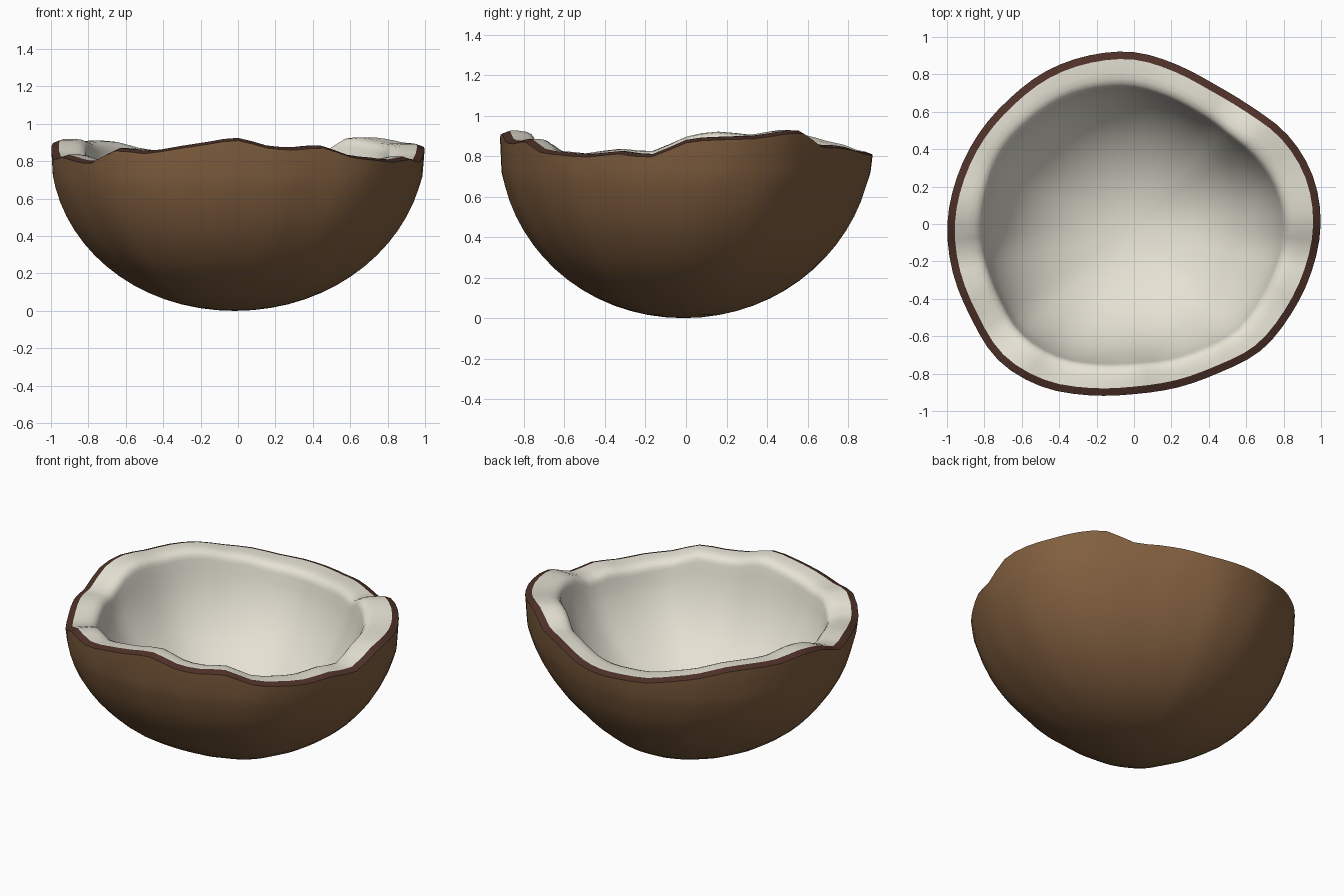
import bpy, bmesh, math

if "Cube" in bpy.data.objects:
    bpy.data.objects.remove(bpy.data.objects["Cube"])

SEG = 72
# outline radius every 15 degrees, rim height every 10, hollow width every 30,
# all from +x anticlockwise
RADIUS = [.995, .987, .947, .885, .86, .88, .916, .93, .94, .942, .958, .976,
          .995, 1.0, 1.003, 1.025, .998, .945, .907, .902, .914, .955, .965, .98]
RIM = [.88, .895, .90, .92, .925, .86, .855, .845, .825, .82, .825, .83,
       .855, .875, .905, .91, .905, .92, .895, .825, .835, .815, .805, .87,
       .855, .88, .905, .925, .885, .875, .885, .835, .82, .81, .825, .81]
HOLLOW = [.80, .772, .793, .79, .81, .83, .81, .813, .815, .818, .83, .81]


def sample(table, a):
    """Smooth periodic interpolation of a table over the full turn."""
    n = len(table)
    t = a / math.tau * n
    i = math.floor(t)
    f = t - i
    p0, p1, p2, p3 = (table[(i + k) % n] for k in (-1, 0, 1, 2))
    return p1 + .5 * f * (p2 - p0 + f * (2 * p0 - 5 * p1 + 4 * p2 - p3
                                         + f * (3 * (p1 - p2) + p3 - p0)))


def material(name, col):
    m = bpy.data.materials.new(name)
    m.diffuse_color = (*col, 1)
    m.use_nodes = True
    m.node_tree.nodes["Principled BSDF"].inputs["Base Color"].default_value = m.diffuse_color
    return m


def loft(name, rings, mats, pole_z, angle=60):
    """Skin rings of (radius, height, material), closing the first to a pole."""
    bm = bmesh.new()
    pole = bm.verts.new((-.018, -.012, pole_z))
    prev = None
    for fr, fz, mi in rings:
        cur = []
        for k in range(SEG):
            a = math.tau * k / SEG
            r, z = fr(a) * 1.003, fz(a)
            low = max(0, 1 - z / .8)          # the base sits slightly off centre
            cur.append(bm.verts.new((r * math.cos(a) - .018 * low,
                                     r * math.sin(a) - .012 * low, z)))
        for k in range(SEG):
            j = (k + 1) % SEG
            if prev is None:
                f = bm.faces.new((pole, cur[j], cur[k]))
            else:
                f = bm.faces.new((prev[k], prev[j], cur[j], cur[k]))
            f.material_index = mi
        prev = cur
    me = bpy.data.meshes.new(name)
    bm.to_mesh(me)
    bm.free()
    ob = bpy.data.objects.new(name, me)
    bpy.context.collection.objects.link(ob)
    for m in mats:
        me.materials.append(m)
    bpy.context.view_layer.objects.active = ob
    ob.select_set(True)
    bpy.ops.object.shade_smooth_by_angle(angle=math.radians(angle))
    ob.select_set(False)
    return ob


def R(a):
    return sample(RADIUS, a)


def Z(a):
    return sample(RIM, a)


def inner(a):
    return R(a) * sample(HOLLOW, a)


husk = material("husk_brown", (.22, .115, .05))
edge = material("dark_rim", (.075, .03, .021))
flesh = material("cream_flesh", (.79, .76, .66))

# outer shell: round bowl following the outline, gently rippled, up to the wavy rim
shell = []
for i in range(1, 15):
    t = i / 14 * math.radians(78)
    shell.append((lambda a, t=t: R(a) * math.sin(t)
                  * (1 - .015 * math.sin(2 * t) + .003 * math.sin(18 * a)),
                  lambda a, t=t: .83 * (1 - math.cos(t)), 0))
shell.append((lambda a: R(a) * .99, lambda a: .72, 0))
shell.append((R, lambda a: Z(a) - .015, 0))
# dark rim and its short inner wall
shell.append((lambda a: R(a) - .04, Z, 1))
shell.append((lambda a: R(a) - .045, lambda a: Z(a) - .05, 1))
loft("shell", shell, [husk, edge], 0, 35)

# flesh: open hollow, short steep lip, rounded wavy top
FLOOR, TOP, END = .17, .72, math.radians(74)
bowl = []
for i in range(1, 15):
    t = i / 14 * END
    w = (i / 14) ** 4
    bowl.append((lambda a, t=t: inner(a) * .985 * math.sin(t) / math.sin(END),
                 lambda a, t=t, w=w: FLOOR + (TOP - FLOOR) * (1 - math.cos(t))
                 / (1 - math.cos(END)) + w * (Z(a) - .83), 0))
for off, drop in ((0, .055), (.006, .035), (.02, .016), (.045, .005), (.08, 0)):
    bowl.append((lambda a, o=off: inner(a) + o, lambda a, d=drop: Z(a) - d, 0))
bowl.append((lambda a: R(a) - .04, Z, 0))
ob = loft("flesh", bowl, [flesh], FLOOR)
ob.data.flip_normals()  # the hollow faces inward
